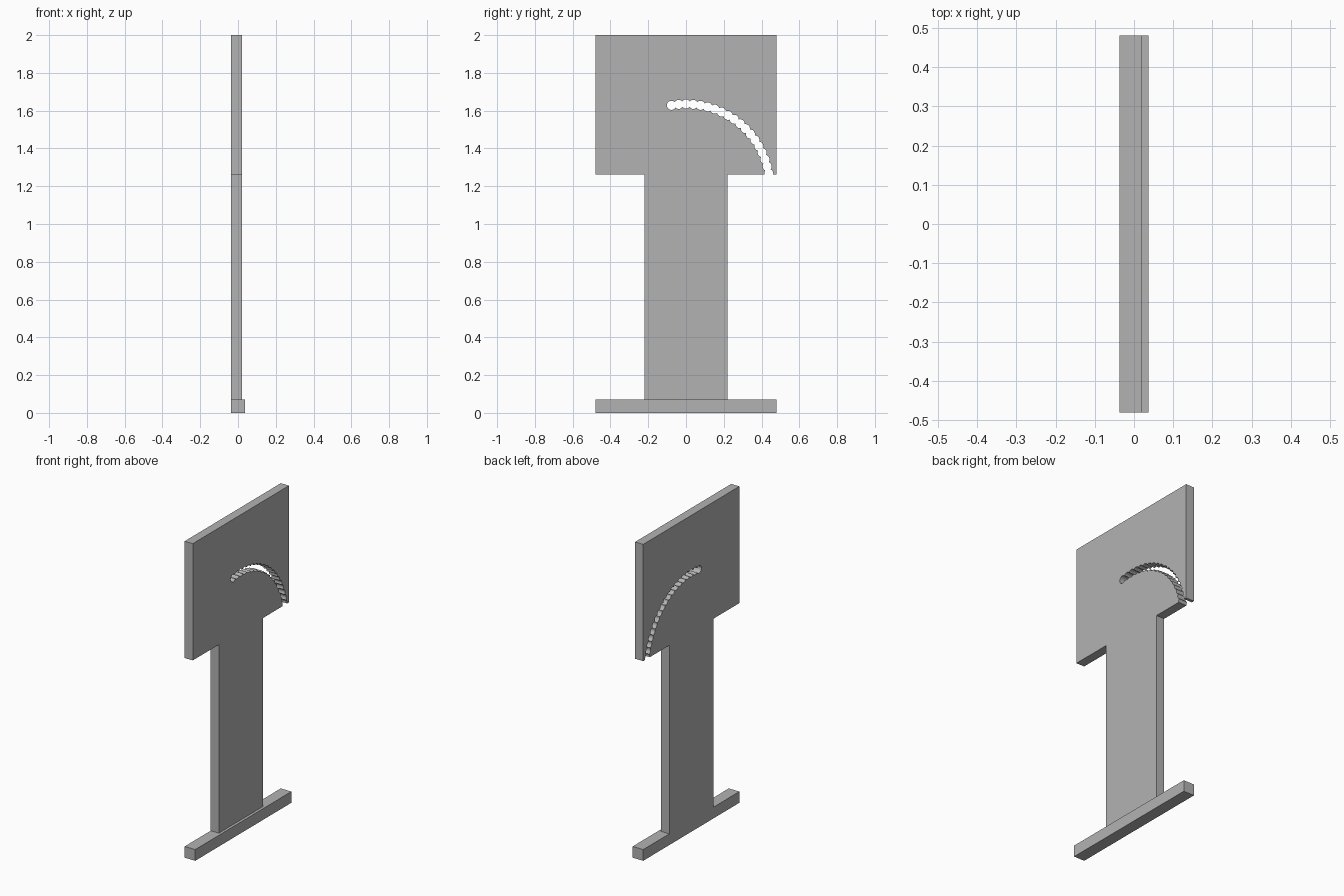
import bpy, bmesh
from math import sin, cos, asin, acos, sqrt, radians, degrees

cube = bpy.data.objects.get("Cube")
if cube:
    bpy.data.objects.remove(cube, do_unlink=True)

grey = bpy.data.materials.new("plain grey")
grey.use_nodes = True
colour = (0.45, 0.45, 0.45, 1)
grey.diffuse_color = colour
grey.node_tree.nodes["Principled BSDF"].inputs["Base Color"].default_value = colour

X_BACK, X_PANEL, X_BASE = -0.037, 0.02, 0.037
HALF, POST, BASE_H, HEAD_Z, TOP = 0.48, 0.22, 0.071, 1.262, 2.0


def slab(name, outline, x0, x1):
    """Extrude a (y, z) outline from x0 to x1."""
    bm = bmesh.new()
    face = bm.faces.new([bm.verts.new((x0, y, z)) for y, z in outline])
    moved = bmesh.ops.extrude_face_region(bm, geom=[face])["geom"]
    bmesh.ops.translate(bm, vec=(x1 - x0, 0, 0),
                        verts=[v for v in moved if isinstance(v, bmesh.types.BMVert)])
    bmesh.ops.recalc_face_normals(bm, faces=bm.faces)
    mesh = bpy.data.meshes.new(name)
    bm.to_mesh(mesh)
    bm.free()
    mesh.materials.append(grey)
    obj = bpy.data.objects.new(name, mesh)
    bpy.context.collection.objects.link(obj)
    return obj


# Curved slot: a chain of overlapping round holes along an arc
ARC_Z, ARC_R, HOLE_R, STEP, FIRST, LAST = 1.19, 0.445, 0.024, 5, 80, -10
tilt = STEP / 2
meet = degrees(acos(ARC_R * sin(radians(tilt)) / HOLE_R))
outer = 90 + tilt - meet      # half angle of each outer scallop
inner = 90 - tilt - meet      # half angle of each inner scallop


def arc(a, start, end, n=8):
    """Points on the hole at arc angle a, with angles taken from its outward direction."""
    cy, cz = ARC_R * sin(radians(a)), ARC_Z + ARC_R * cos(radians(a))
    pts = []
    for i in range(n + 1):
        t = radians(a + start + (end - start) * i / n)
        pts.append((cy + HOLE_R * sin(t), cz + HOLE_R * cos(t)))
    return pts


angles = range(FIRST, LAST - 1, -STEP)
slot = []
for a in reversed(angles):                       # outer side, built from the closed end
    slot += arc(a, -180 + inner if a == LAST else -outer,
                90 if a == FIRST else outer, 16 if a == LAST else 8)
for a in angles:                                 # inner side, back to the closed end
    slot += arc(a, 90 if a == FIRST else 180 - inner, 180 + inner)

# Keep the part inside the head, with exact corners where the slot opens below
mouth_y = ARC_R * sin(radians(FIRST))
drop = ARC_Z + ARC_R * cos(radians(FIRST)) - HEAD_Z
half_mouth = sqrt(HOLE_R ** 2 - drop ** 2)
split = len(angles) * 9 + 8
outer_side = [p for p in slot[:split] if p[1] > HEAD_Z + 0.001]
inner_side = [p for p in slot[split:] if p[1] > HEAD_Z + 0.001]
path = ([(mouth_y - half_mouth, HEAD_Z)] + inner_side + outer_side
        + [(mouth_y + half_mouth, HEAD_Z)])
clean = [path[0]]
for p in path[1:]:
    if sqrt((p[0] - clean[-1][0]) ** 2 + (p[1] - clean[-1][1]) ** 2) > 0.0005:
        clean.append(p)

# Post and head in one flat panel
slab("slotted_panel",
     [(-POST, BASE_H), (POST, BASE_H), (POST, HEAD_Z)] + clean
     + [(HALF, HEAD_Z), (HALF, TOP), (-HALF, TOP), (-HALF, HEAD_Z), (-POST, HEAD_Z)],
     X_BACK, X_PANEL)

# Foot bar
slab("base_bar", [(-HALF, 0), (HALF, 0), (HALF, BASE_H), (-HALF, BASE_H)], X_BACK, X_BASE)
